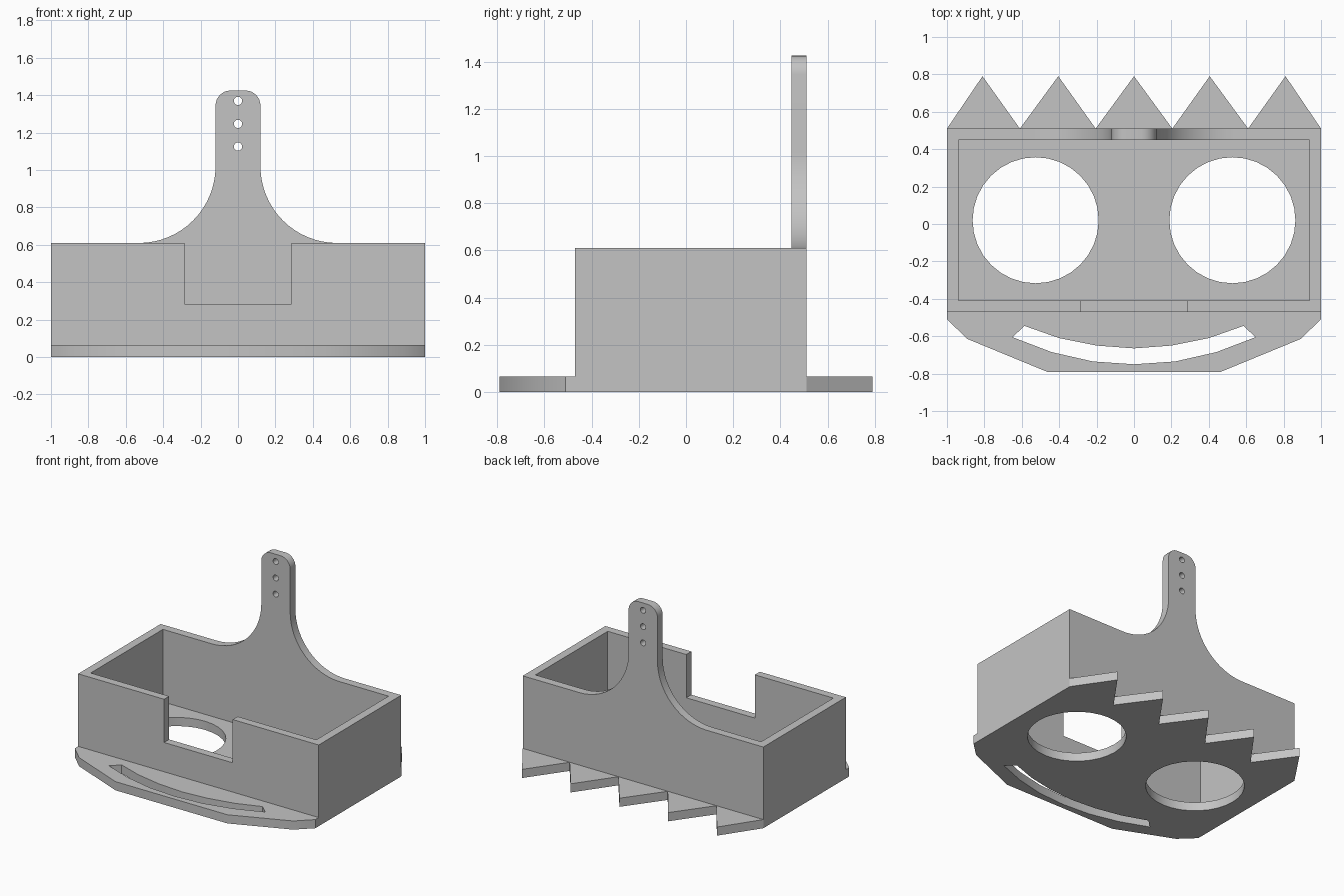
import bpy
import bmesh
from math import sin, cos, pi, radians
from mathutils import Matrix, Vector

cube = bpy.data.objects.get("Cube")
if cube:
    bpy.data.objects.remove(cube, do_unlink=True)

grey = bpy.data.materials.new("plain grey")
grey.use_nodes = True
colour = (0.55, 0.55, 0.55, 1)
grey.diffuse_color = colour
grey.node_tree.nodes["Principled BSDF"].inputs["Base Color"].default_value = colour

WALL_TOP = 0.61
FLOOR = 0.065
FRONT, BACK = -0.47, 0.51


def arc(cx, cy, r, start, end, steps):
    """Points along a circular arc, angles in degrees."""
    angles = [radians(start + (end - start) * i / steps) for i in range(steps + 1)]
    return [(cx + r * cos(a), cy + r * sin(a)) for a in angles]


def circle(cx, cy, r, steps=32):
    return arc(cx, cy, r, 0, 360, steps)[:-1]


def mirrored(points):
    """Close a right-hand half outline with its mirror image."""
    return points + [(-x, y) for x, y in reversed(points) if abs(x) > 1e-5]


def rectangle(x, y0, y1):
    return [(-x, y0), (x, y0), (x, y1), (-x, y1)]


def extruded(name, loops, depth, matrix):
    """Fill an outline with holes, then give it thickness."""
    bm = bmesh.new()
    edges = []
    for loop in loops:
        verts = [bm.verts.new((x, y, 0)) for x, y in loop]
        edges += [bm.edges.new((v, verts[i - 1])) for i, v in enumerate(verts)]
    bmesh.ops.triangle_fill(bm, edges=edges, use_beauty=True, normal=(0, 0, 1))
    result = bmesh.ops.extrude_face_region(bm, geom=bm.faces[:])
    moved = [g for g in result["geom"] if isinstance(g, bmesh.types.BMVert)]
    bmesh.ops.translate(bm, verts=moved, vec=Vector((0, 0, depth)))
    bm.transform(matrix)
    bmesh.ops.recalc_face_normals(bm, faces=bm.faces[:])
    mesh = bpy.data.meshes.new(name)
    bm.to_mesh(mesh)
    bm.free()
    mesh.materials.append(grey)
    obj = bpy.data.objects.new(name, mesh)
    bpy.context.collection.objects.link(obj)
    return obj


def smooth(obj):
    bpy.ops.object.select_all(action="DESELECT")
    obj.select_set(True)
    bpy.context.view_layer.objects.active = obj
    bpy.ops.object.shade_smooth_by_angle(angle=radians(30))


# Base plate: chin in front, five teeth at the back
half = [(0.465, -0.79), (0.89, -0.615), (1, -0.51), (1, BACK), (0.81, 0.79),
        (0.61, BACK), (0.405, 0.79), (0.205, BACK), (0, 0.79)]
outline = mirrored(half)

# Curved slot and two round openings through the plate
slot_low = [(0, -0.75), (0.22, -0.735), (0.44, -0.685), (0.65, -0.605)]
slot_high = [(0.585, -0.545), (0.4, -0.61), (0.2, -0.65), (0, -0.665)]
slot = slot_low + slot_high + [(-x, y) for x, y in slot_high[-2::-1]]
slot += [(-x, y) for x, y in slot_low[:0:-1]]
eyes = [circle(side * 0.526, 0.02, 0.337) for side in (-1, 1)]
base = extruded("base_plate", [outline, slot] + eyes, FLOOR, Matrix())
smooth(base)

# Box walls
walls = extruded("box_walls",
                 [rectangle(1, FRONT, BACK), rectangle(0.938, -0.41, 0.448)],
                 WALL_TOP - FLOOR, Matrix.Translation((0, 0, FLOOR)))

# Notch in the front wall
cutter = extruded("notch_cutter", [rectangle(0.285, FRONT - 0.1, -0.3)],
                  WALL_TOP, Matrix.Translation((0, 0, 0.285)))
cutter.hide_render = True
cutter.hide_set(True)
cut = walls.modifiers.new("notch", "BOOLEAN")
cut.operation = "DIFFERENCE"
cut.solver = "EXACT"
cut.object = cutter
bpy.ops.object.select_all(action="DESELECT")
walls.select_set(True)
bpy.context.view_layer.objects.active = walls
bpy.ops.object.modifier_apply(modifier=cut.name)
bpy.data.objects.remove(cutter, do_unlink=True)

# Hanging tab with flared foot, rounded top and three holes
flare = 0.41
tab_half = arc(0.12 + flare, WALL_TOP + flare, flare, 270, 180, 16)
tab_half += arc(0.04, 1.345, 0.08, 0, 90, 8)
holes = [circle(0, z, 0.022, 20) for z in (1.125, 1.247, 1.37)]
upright = Matrix.Translation((0, BACK, 0)) @ Matrix.Rotation(pi / 2, 4, "X")
tab = extruded("hanging_tab", [mirrored(tab_half)] + holes, BACK - 0.448, upright)
smooth(tab)
